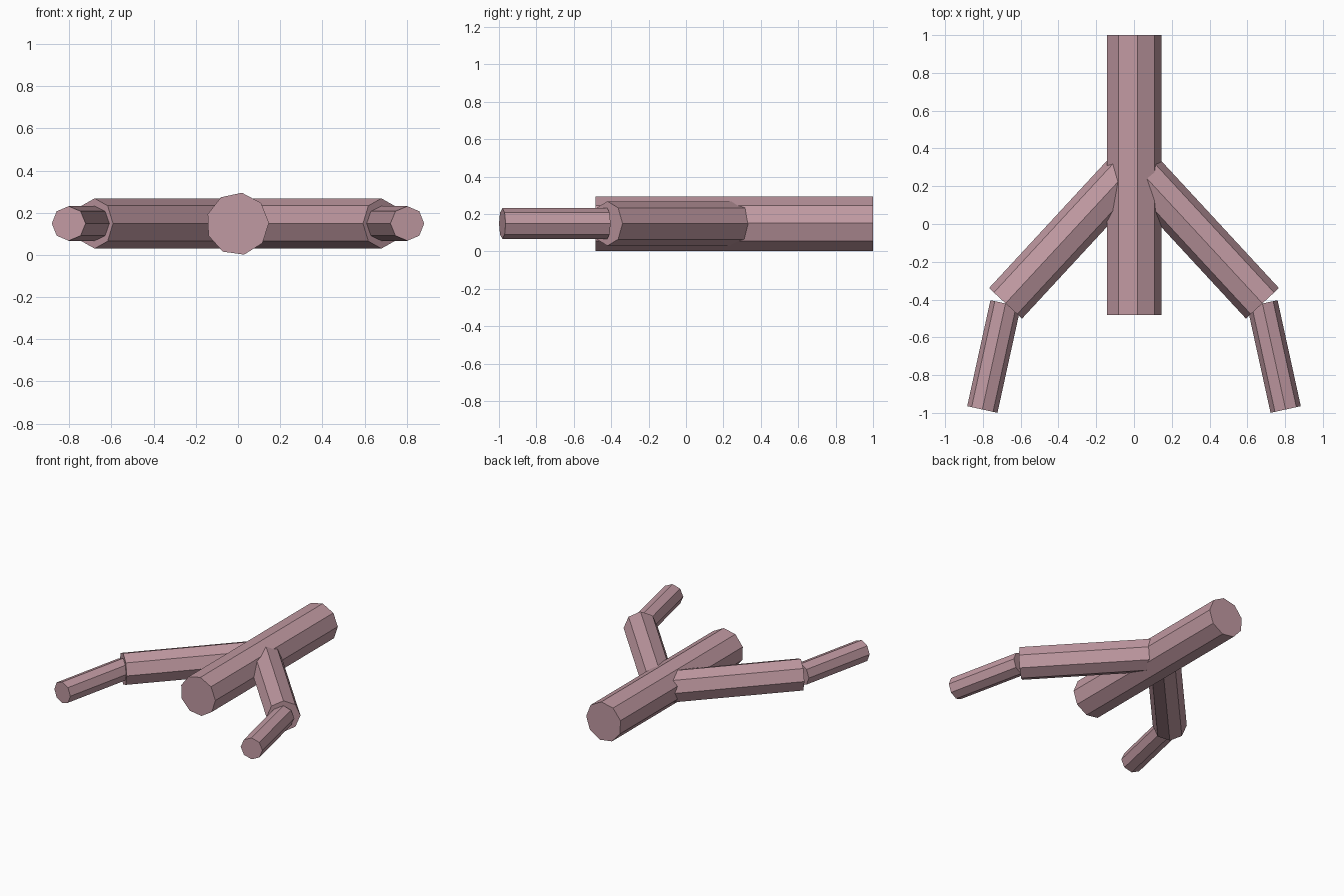
import bpy
import math
from mathutils import Vector

cube = bpy.data.objects.get("Cube")
if cube:
    bpy.data.objects.remove(cube, do_unlink=True)

# Single bark colour
bark = bpy.data.materials.new("dusty_pink_bark")
colour = (0.53, 0.32, 0.36, 1)
bark.diffuse_color = colour
bark.use_nodes = True
bark.node_tree.nodes["Principled BSDF"].inputs["Base Color"].default_value = colour


def prism(name, start, end, radius, sides, turn=0.0):
    """Flat-sided closed rod lying horizontally from start to end."""
    start, end = Vector(start), Vector(end)
    up = Vector((0, 0, 1))
    side = (end - start).normalized().cross(up)
    verts = []
    for centre in (start, end):
        for i in range(sides):
            a = turn + math.tau * i / sides
            verts.append(centre + radius * (math.cos(a) * side + math.sin(a) * up))
    faces = [(i, (i + 1) % sides, (i + 1) % sides + sides, i + sides)
             for i in range(sides)]
    faces = [f[::-1] for f in faces]
    faces += [tuple(range(sides)), tuple(reversed(range(sides, 2 * sides)))]
    mesh = bpy.data.meshes.new(name)
    mesh.from_pydata(verts, [], [f[::-1] for f in faces])
    mesh.materials.append(bark)
    obj = bpy.data.objects.new(name, mesh)
    bpy.context.collection.objects.link(obj)
    return obj


# Central trunk
prism("trunk", (-0.002, -0.483, 0.147), (-0.002, 1.0, 0.147), 0.149, 9, math.radians(2))

# Mirrored branches, each with a thinner outer twig
z = 0.149
for label, s in (("left", 1), ("right", -1)):
    prism(label + "_branch", (s * 0.05, 0.261, z), (s * 0.68, -0.42, z), 0.119, 8)
    prism(label + "_twig", (s * 0.68, -0.421, z), (s * 0.803, -0.982, z), 0.082, 8)
